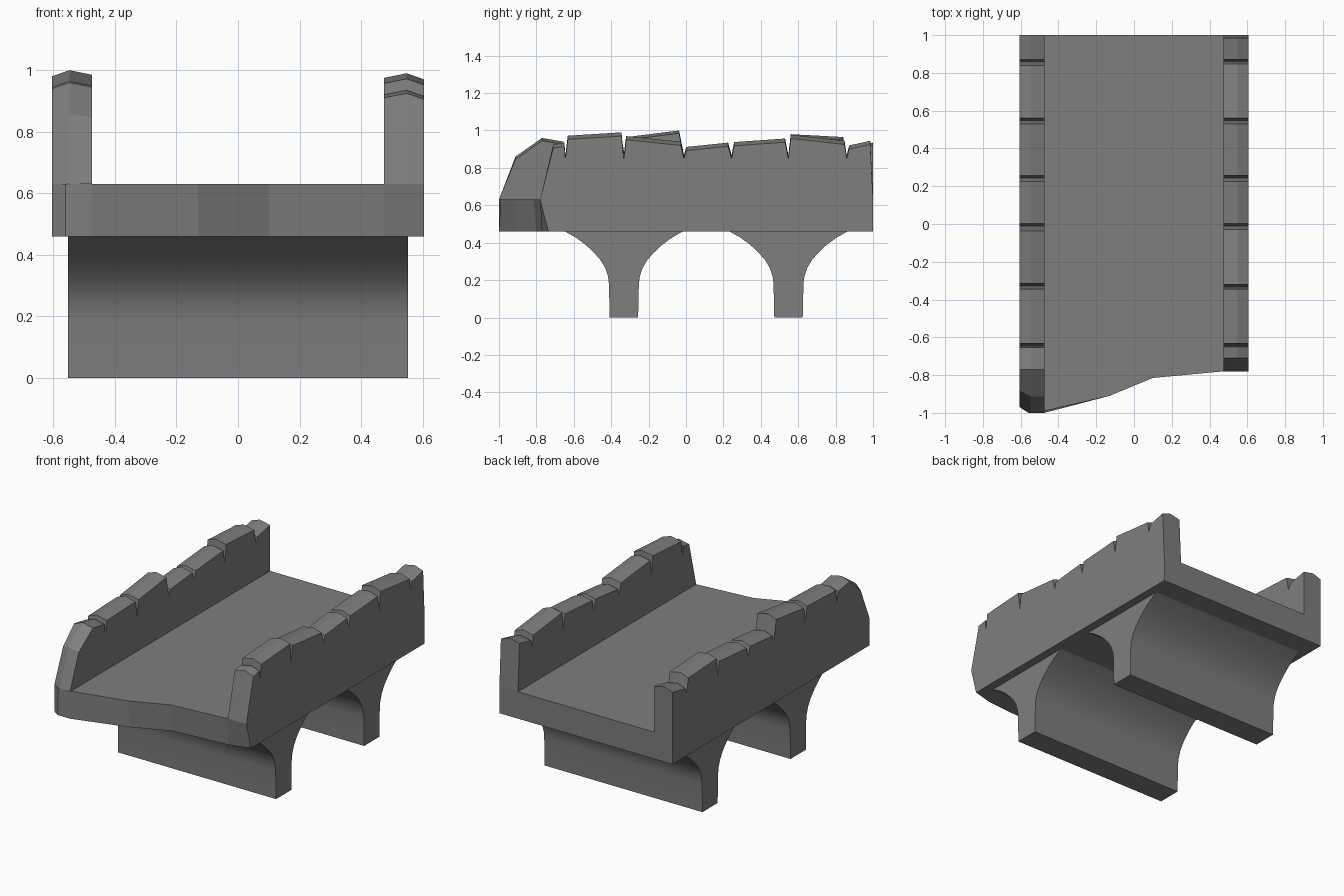
import bpy, bmesh

if "Cube" in bpy.data.objects:
    bpy.data.objects.remove(bpy.data.objects["Cube"])

stone = bpy.data.materials.new("grey_stone")
stone.diffuse_color = (0.21, 0.21, 0.21, 1)
stone.use_nodes = True
stone.node_tree.nodes["Principled BSDF"].inputs["Base Color"].default_value = stone.diffuse_color


def make(name, verts, faces, smooth=()):
    me = bpy.data.meshes.new(name)
    me.from_pydata(verts, [], faces)
    for i in smooth:
        me.polygons[i].use_smooth = True
    bm = bmesh.new()
    bm.from_mesh(me)
    bmesh.ops.recalc_face_normals(bm, faces=bm.faces)
    bm.to_mesh(me)
    bm.free()
    me.materials.append(stone)
    ob = bpy.data.objects.new(name, me)
    bpy.context.collection.objects.link(ob)
    return ob


# Deck slab with a broken front edge: x, front y at the bottom, front y at the top
edge = [(-.605, -.97, -.97), (-.56, -1, -1), (-.475, -1, -.99), (-.13, -.90, -.91),
        (.1, -.80, -.815), (.475, -.77, -.78), (.605, -.735, -.78)]
BOT, TOP = .46, .63
v, f = [], []
for x, yb, yt in edge:
    v += [(x, yb, BOT), (x, yt, TOP), (x, 1, TOP), (x, 1, BOT)]
for i in range(len(edge) - 1):
    a, b = 4 * i, 4 * i + 4
    for k in range(4):
        n = (k + 1) % 4
        f.append((a + k, b + k, b + n, a + n))
last = 4 * (len(edge) - 1)
f += [(0, 1, 2, 3), (last, last + 1, last + 2, last + 3)]
make("deck", v, f)


# Parapets: side silhouette with a row of worn stones split by V notches
def wall(name, side, start, front_cut, stones):
    line = list(start)
    for i, (y0, y1, z0, z1) in enumerate(stones):
        # notch floor in front of each stone, then the stone's sloping top
        line += [(y0 - .013, .868), (y0, z0), (y1, z1)]
    line.append((1, TOP))
    n = len(line)
    outer, ridge, inner = side * .605, side * .548, side * .475
    v = []
    for x, drop in ((outer, .02), (ridge, 0), (inner, .015)):
        for i, (y, z) in enumerate(line):
            ends = i in (0, n - 1)
            yy = y
            if x == outer and i < 2:
                yy += front_cut
            v.append((x, yy, z if ends else z - drop))
    f = [tuple(range(n)), tuple(range(2 * n, 3 * n))]
    for r in (0, n):
        for i in range(n - 1):
            f.append((r + i, r + i + 1, r + n + i + 1, r + n + i))
    make(name, v, f)


wall("left_wall", -1, [(-1, TOP), (-.912, .86), (-.77, .96), (-.655, .94)], .03,
     [(-.632, -.345, .955, .965), (-.315, -.037, .965, 1.0), (.002, .225, .91, .93),
      (.257, .53, .93, .952), (.56, .84, .98, .965), (.872, 1, .91, .935)])
wall("right_wall", 1, [(-.78, TOP), (-.71, .925), (-.65, .935)], 0,
     [(-.632, -.345, .972, .99), (-.32, -.028, .97, .94), (.002, .225, .912, .935),
      (.257, .53, .938, .957), (.56, .848, .977, .945), (.872, .985, .92, .945)])

# Piers flaring out into arches below the deck
half = [(.076, 0), (.08, .18), (.085, .22), (.1, .265), (.125, .307), (.16, .347),
        (.205, .389), (.255, .426), (.315, BOT)]
for name, cy in (("front_pier", -.332), ("back_pier", .548)):
    prof = [(cy - w, z) for w, z in reversed(half)] + [(cy + w, z) for w, z in half]
    n, h = len(prof), len(half)
    v = [(x, y, z) for x in (-.552, .552) for y, z in prof]
    f = [(i, i + 1, n + i + 1, n + i) for i in range(n - 1)]
    f += [tuple(range(n)), tuple(range(n, 2 * n))]
    make(name, v, f, [i for i in range(n - 1) if i != h - 1])
